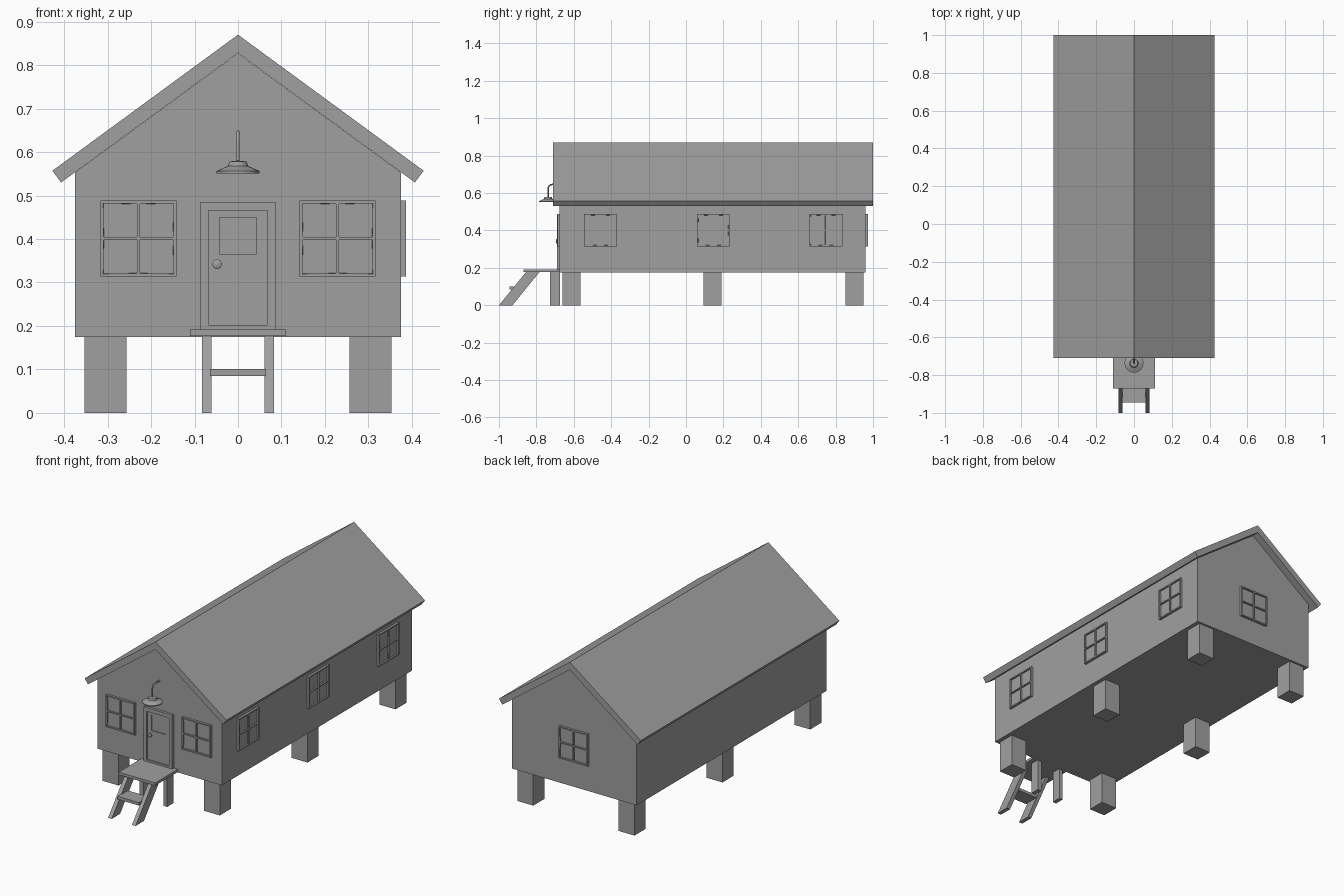
import bpy, bmesh
from math import pi, sin, cos
from mathutils import Vector

cube = bpy.data.objects.get("Cube")
if cube:
    bpy.data.objects.remove(cube, do_unlink=True)

grey = bpy.data.materials.new("plain grey")
grey.use_nodes = True
COLOUR = (0.35, 0.35, 0.35, 1)
grey.diffuse_color = COLOUR
grey.node_tree.nodes["Principled BSDF"].inputs["Base Color"].default_value = COLOUR

FRONT, BACK, SIDE, FLOOR = -0.675, 0.96, 0.375, 0.175


def finish(name, bm):
    bmesh.ops.recalc_face_normals(bm, faces=bm.faces)
    mesh = bpy.data.meshes.new(name)
    bm.to_mesh(mesh)
    bm.free()
    mesh.materials.append(grey)
    obj = bpy.data.objects.new(name, mesh)
    bpy.context.collection.objects.link(obj)
    return obj


def prism(name, profile, axis, lo, hi):
    """Extrude a closed 2D profile (in the other axis and z) along x or y."""
    bm = bmesh.new()
    place = (lambda a, z: (lo, a, z)) if axis == "x" else (lambda a, z: (a, lo, z))
    face = bm.faces.new([bm.verts.new(place(a, z)) for a, z in profile])
    ext = bmesh.ops.extrude_face_region(bm, geom=[face])
    shift = Vector((hi - lo, 0, 0)) if axis == "x" else Vector((0, hi - lo, 0))
    bmesh.ops.translate(bm, vec=shift, verts=[v for v in ext["geom"] if isinstance(v, bmesh.types.BMVert)])
    return finish(name, bm)


def box(name, x, y, z):
    return prism(name, [(x[0], z[0]), (x[1], z[0]), (x[1], z[1]), (x[0], z[1])], "y", *y)


def window(name, location, yaw):
    """Four-pane window whose panes are sunk into a thin frame."""
    bm = bmesh.new()
    bmesh.ops.create_grid(bm, x_segments=2, y_segments=2, size=0.0875)
    panes = list(bm.faces)
    bmesh.ops.inset_region(bm, faces=panes, thickness=0.0045, use_boundary=True)
    bmesh.ops.inset_individual(bm, faces=panes, thickness=0.0045)
    bmesh.ops.inset_individual(bm, faces=panes, thickness=0.0005)
    bmesh.ops.translate(bm, vec=(0, 0, -0.008), verts=list({v for f in panes for v in f.verts}))
    rim = bmesh.ops.extrude_edge_only(bm, edges=[e for e in bm.edges if e.is_boundary])
    bmesh.ops.translate(bm, vec=(0, 0, -0.013),
                        verts=[v for v in rim["geom"] if isinstance(v, bmesh.types.BMVert)])
    obj = finish(name, bm)
    obj.location = location
    obj.rotation_euler = (pi / 2, 0, yaw)


def lathe(name, profile, location, steps=24):
    bm = bmesh.new()
    rings = [[bm.verts.new((r * cos(2 * pi * i / steps), r * sin(2 * pi * i / steps), z))
              for i in range(steps)] for r, z in profile]
    for a, b in zip(rings, rings[1:]):
        for i in range(steps):
            j = (i + 1) % steps
            bm.faces.new((a[i], a[j], b[j], b[i]))
    bm.faces.new(rings[0])
    bm.faces.new(rings[-1])
    obj = finish(name, bm)
    obj.location = location
    smooth(obj)
    return obj


def smooth(obj):
    bpy.ops.object.select_all(action="DESELECT")
    obj.select_set(True)
    bpy.context.view_layer.objects.active = obj
    bpy.ops.object.shade_smooth_by_angle(angle=0.6)


# House body and roof
prism("house_body", [(-SIDE, FLOOR), (SIDE, FLOOR), (SIDE, 0.553), (0, 0.827), (-SIDE, 0.553)],
      "y", FRONT, BACK)
prism("roof", [(0, 0.87), (0.427, 0.557), (0.407, 0.53), (0, 0.828), (-0.407, 0.53), (-0.427, 0.557)],
      "y", -0.71, 1.0)

# Stilts
for side, s in (("left", 1), ("right", -1)):
    for row, y in (("front", -0.613), ("middle", 0.142), ("back", 0.9)):
        box(f"{row}_{side}_stilt", sorted((s * 0.257, s * 0.353)), (y - 0.048, y + 0.048), (0, FLOOR))

# Windows: two in front, three on the left wall, one at the back
GAP, HEIGHT = 0.012, 0.401
for side, x in (("left", 0.229), ("right", -0.229)):
    window(f"front_{side}_window", (x, FRONT - GAP, HEIGHT), 0)
for row, y in (("front", -0.457), ("middle", 0.146), ("back", 0.748)):
    window(f"side_{row}_window", (SIDE + GAP, y, HEIGHT), pi / 2)
window("back_window", (0, BACK + GAP, HEIGHT), pi)

# Door: nested rectangles stepping in from frame to panel to pane
bm = bmesh.new()
steps = [(0.086, 0.19, 0.485, 0), (0.086, 0.19, 0.485, 0.014), (0.068, 0.202, 0.465, 0.014),
         (0.068, 0.202, 0.465, 0.007), (0.043, 0.365, 0.45, 0.007), (0.043, 0.365, 0.45, 0.003)]
loops = [[bm.verts.new((x, FRONT - d, z)) for x, z in ((-w, lo), (w, lo), (w, hi), (-w, hi))]
         for w, lo, hi, d in steps]
for a, b in zip(loops, loops[1:]):
    for i in range(4):
        j = (i + 1) % 4
        bm.faces.new((a[i], a[j], b[j], b[i]))
bm.faces.new(loops[-1])
finish("door", bm)
knob = lathe("door_knob", [(0.004, 0), (0.004, 0.006), (0.011, 0.009), (0.011, 0.013), (0.006, 0.016)],
             (-0.048, FRONT - 0.005, 0.342), 16)
knob.rotation_euler = (pi / 2, 0, 0)

# Porch with legs, sloping stringers and one tread
box("porch_platform", (-0.11, 0.11), (-0.87, FRONT), (0.177, 0.192))
for side, s in (("left", 1), ("right", -1)):
    span = sorted((s * 0.061, s * 0.083))
    box(f"porch_{side}_leg", span, (-0.728, FRONT), (0, 0.178))
    prism(f"stair_{side}_stringer", [(-1, 0), (-0.928, 0), (-0.783, 0.178), (-0.855, 0.178)], "x", *span)
box("stair_tread", (-0.064, 0.064), (-0.945, -0.86), (0.085, 0.101))

# Lamp: hollow shade hanging from a bent arm
LAMP_Y = -0.737
lathe("lamp_shade", [(0.005, 0.58), (0.02, 0.578), (0.023, 0.568), (0.05, 0.556), (0.05, 0.551),
                     (0.046, 0.551), (0.021, 0.565), (0.016, 0.572)], (0, LAMP_Y, 0))
curve = bpy.data.curves.new("lamp_arm", "CURVE")
curve.dimensions = "3D"
curve.bevel_depth = 0.004
curve.bevel_resolution = 2
curve.use_fill_caps = True
path = curve.splines.new("POLY")
arm = [(LAMP_Y, 0.575)] + [(LAMP_Y + 0.022 * (1 - cos(t * pi / 12)), 0.624 + 0.022 * sin(t * pi / 12))
                           for t in range(7)] + [(FRONT, 0.646)]
path.points.add(len(arm) - 1)
for p, (y, z) in zip(path.points, arm):
    p.co = (0, y, z, 1)
curve.materials.append(grey)
bpy.context.collection.objects.link(bpy.data.objects.new("lamp_arm", curve))
